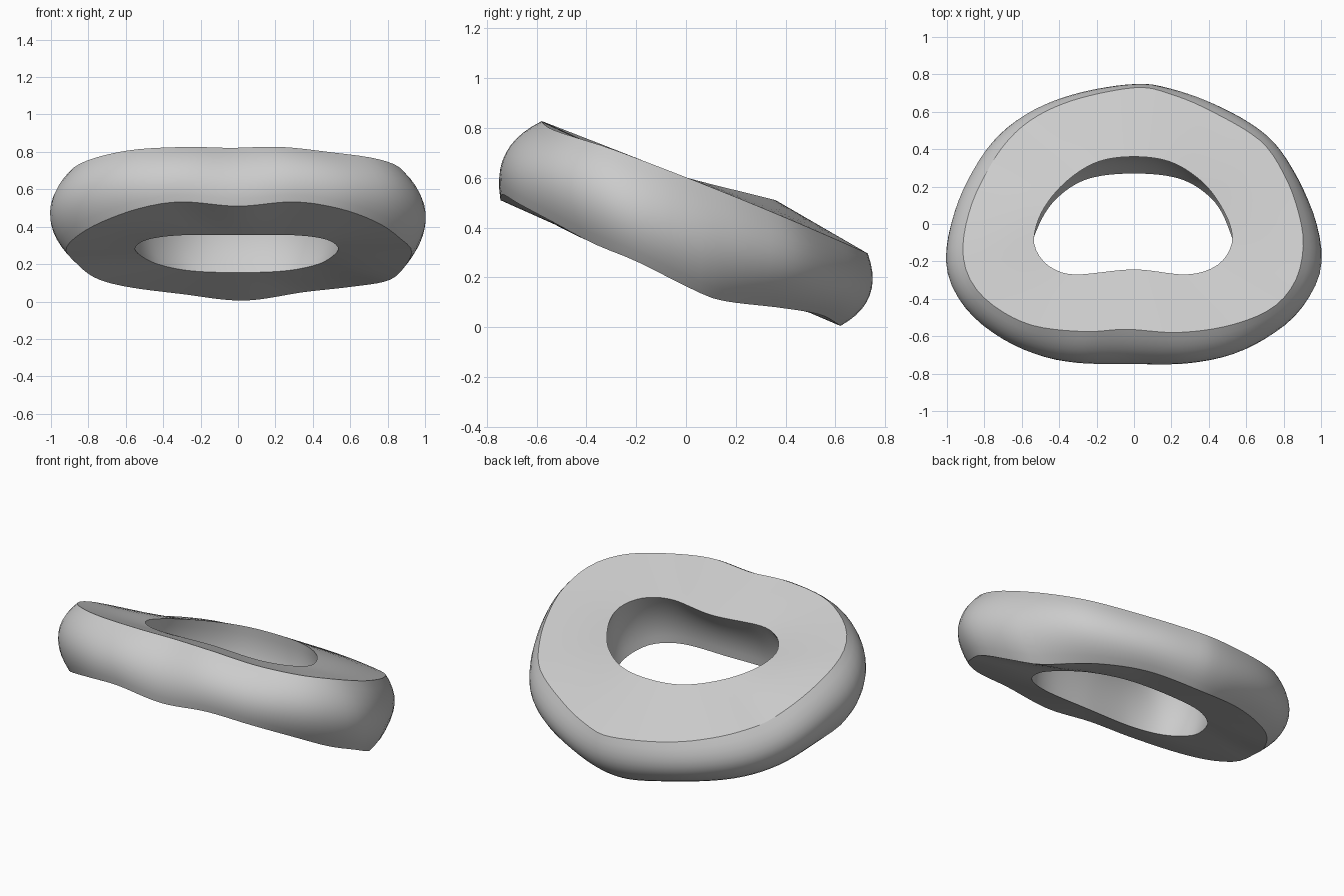
import bpy
import bmesh
import math
from mathutils import Vector

default_cube = bpy.data.objects.get("Cube")
if default_cube:
    bpy.data.objects.remove(default_cube)

COLUMNS = 96
TILT = -0.38


def dip(x, y, centre_x, centre_y, depth):
    """Soft round hollow in the upper surface."""
    return depth * math.exp(-((x - centre_x) ** 2 + (y - centre_y) ** 2) / 0.06)


def top_height(x, y):
    """Tilted upper rim, sinking at one rear and one front shoulder."""
    return (0.602 - 0.39 * y - 0.04 * max(0, y) ** 2
            - dip(x, y, -0.8, 0.28, 0.04) - dip(x, y, 0.6, -0.53, 0.02))


def upper_hole_height(x, y):
    """Edge of the opening: raised at the back, sunk a little in front."""
    return 0.6 - 0.39 * y + 0.14 * max(0, y) - 0.1 * max(0, -y)


def lower_hole_height(x, y):
    return 0.236 - 0.3 * y


def lift(points, height):
    return [Vector((x, y, height(x, y))) for x, y in points]


def smooth_loop(points, steps=10):
    """Closed Catmull-Rom curve through the given points."""
    curve = []
    count = len(points)
    for i in range(count):
        a, b, c, d = (points[(i + k) % count] for k in (-1, 0, 1, 2))
        for s in range(steps):
            t = s / steps
            curve.append(b + (c - a) * (t / 2)
                         + (a * 2 - b * 5 + c * 4 - d) * (t * t / 2)
                         + (b * 3 - a - c * 3 + d) * (t ** 3 / 2))
    return curve


def by_angle(points):
    """Resample a loop at even angles about the vertical axis."""
    curve = sorted(smooth_loop(points), key=lambda p: math.atan2(p.y, p.x))
    angles = [math.atan2(p.y, p.x) for p in curve]
    curve = [curve[-1]] + curve + [curve[0]]
    angles = [angles[-1] - math.tau] + angles + [angles[0] + math.tau]
    result, k = [], 0
    for i in range(COLUMNS):
        angle = -math.pi + math.tau * i / COLUMNS
        while angles[k + 1] < angle:
            k += 1
        span = max(angles[k + 1] - angles[k], 1e-6)
        result.append(curve[k].lerp(curve[k + 1], (angle - angles[k]) / span))
    return result


def blend(first, second, t):
    return [a.lerp(b, t) for a, b in zip(first, second)]


def outer_push(out):
    return 0.062 + 0.03 * out.x ** 2 + 0.015 * max(0, out.y) * abs(out.x)


def hollow_push(out):
    return 0.035


def bulged(first, second, t, push):
    """Wall row, moved outwards most at mid height."""
    row = []
    for a, b in zip(first, second):
        out = ((a + b) / 2).to_2d().normalized()
        amount = push(out) * 4 * t * (1 - t)
        row.append(a.lerp(b, t) + Vector((out.x, out.y, TILT * out.y)) * amount)
    return row


# Rim outlines, running anticlockwise from the back
top_rim = by_angle(lift([
    (0.03, 0.73), (-0.2, 0.695), (-0.4, 0.635), (-0.56, 0.55), (-0.68, 0.44),
    (-0.775, 0.3), (-0.87, 0.1), (-0.915, -0.12), (-0.88, -0.29),
    (-0.76, -0.43), (-0.55, -0.54), (-0.27, -0.575), (-0.04, -0.563),
    (0.23, -0.58), (0.5, -0.545), (0.73, -0.455), (0.86, -0.31),
    (0.905, -0.12), (0.88, 0.06), (0.805, 0.26), (0.67, 0.45),
    (0.39, 0.615), (0.18, 0.7)], top_height))

bottom_rim = by_angle([Vector(p) for p in [
    (0.03, 0.62, 0.005), (-0.3, 0.56, 0.04), (-0.6, 0.41, 0.08),
    (-0.77, 0.21, 0.13), (-0.88, -0.02, 0.22), (-0.92, -0.22, 0.28),
    (-0.86, -0.4, 0.35), (-0.73, -0.55, 0.425), (-0.52, -0.68, 0.5),
    (-0.3, -0.735, 0.533), (0, -0.745, 0.51), (0.3, -0.735, 0.533),
    (0.55, -0.67, 0.495), (0.75, -0.53, 0.42), (0.87, -0.37, 0.335),
    (0.93, -0.2, 0.265), (0.87, 0.01, 0.16), (0.79, 0.14, 0.108),
    (0.6, 0.38, 0.078), (0.35, 0.54, 0.05)]])

# Opening outlines
top_hole = by_angle(lift([
    (0, 0.36), (-0.2, 0.33), (-0.37, 0.22), (-0.49, 0.07), (-0.535, -0.08),
    (-0.5, -0.18), (-0.42, -0.245), (-0.3, -0.27), (0, -0.243),
    (0.27, -0.27), (0.42, -0.235), (0.5, -0.16), (0.525, -0.06),
    (0.48, 0.07), (0.37, 0.22), (0.2, 0.33)], upper_hole_height))

bottom_hole = by_angle(lift([
    (0, 0.27), (-0.25, 0.24), (-0.42, 0.13), (-0.515, -0.02), (-0.55, -0.17),
    (-0.48, -0.32), (-0.3, -0.395), (0, -0.4), (0.3, -0.395),
    (0.47, -0.32), (0.535, -0.17), (0.505, -0.02), (0.42, 0.13),
    (0.25, 0.24)], lower_hole_height))

# Rows around the cross-section: outer wall, underside, opening, upper face
rows = [bulged(top_rim, bottom_rim, i / 10, outer_push) for i in range(10)]
rows += [blend(bottom_rim, bottom_hole, i / 4) for i in range(4)]
rows += [bulged(bottom_hole, top_hole, i / 8, hollow_push) for i in range(8)]
rows += [blend(top_hole, top_rim, i / 4) for i in range(4)]

bm = bmesh.new()
verts = [[bm.verts.new(p) for p in row] for row in rows]
for r, row in enumerate(verts):
    following = verts[(r + 1) % len(verts)]
    for i in range(COLUMNS):
        j = (i + 1) % COLUMNS
        bm.faces.new((row[i], following[i], following[j], row[j]))
bmesh.ops.recalc_face_normals(bm, faces=bm.faces)

mesh = bpy.data.meshes.new("tilted_ring")
bm.to_mesh(mesh)
bm.free()
ring = bpy.data.objects.new("tilted_ring", mesh)
bpy.context.collection.objects.link(ring)

# Single plain colour
grey = bpy.data.materials.new("light_grey")
grey.use_nodes = True
colour = (0.6, 0.6, 0.6, 1)
grey.diffuse_color = colour
grey.node_tree.nodes["Principled BSDF"].inputs["Base Color"].default_value = colour
mesh.materials.append(grey)

bpy.context.view_layer.objects.active = ring
ring.select_set(True)
bpy.ops.object.shade_smooth_by_angle(angle=math.radians(25))
